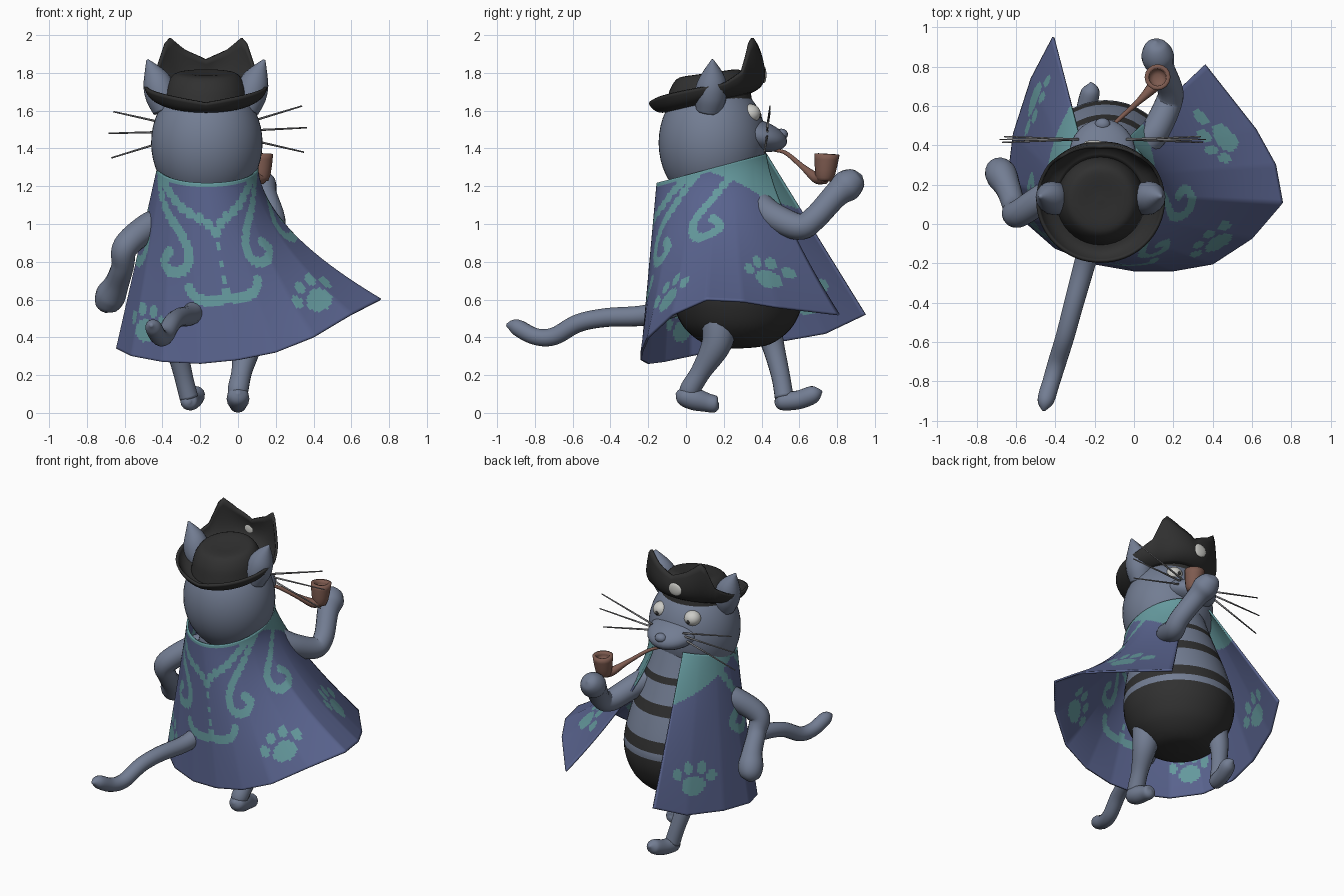
import bpy, bmesh, math
from mathutils import Vector, Euler

if "Cube" in bpy.data.objects:
    bpy.data.objects.remove(bpy.data.objects["Cube"])


def material(name, r, g, b):
    m = bpy.data.materials.new(name)
    m.diffuse_color = (r, g, b, 1)
    m.use_nodes = True
    m.node_tree.nodes["Principled BSDF"].inputs["Base Color"].default_value = m.diffuse_color
    return m


FUR = material("fur grey blue", .17, .205, .29)
BLACK = material("black cloth", .03, .03, .03)
BLUE = material("cape blue", .10, .125, .27)
TEAL = material("cape teal", .13, .32, .34)
BROWN = material("pipe brown", .21, .105, .08)
PALE = material("pale", .6, .6, .57)
GREY = material("whisker grey", .2, .2, .21)


def spline(pts, t):
    """Smooth interpolation through tuples, t from 0 to 1."""
    n = len(pts) - 1
    i = min(int(t * n), n - 1)
    f = t * n - i
    a, b, c, d = pts[max(i - 1, 0)], pts[i], pts[i + 1], pts[min(i + 2, n)]
    return [.5 * (2 * q + (r - p) * f + (2 * p - 5 * q + 4 * r - s) * f * f
                  + (3 * q - p - 3 * r + s) * f ** 3) for p, q, r, s in zip(a, b, c, d)]


def linear(pts, t):
    n = len(pts) - 1
    i = min(int(t * n), n - 1)
    f = t * n - i
    return [p + (q - p) * f for p, q in zip(pts[i], pts[i + 1])]


def table(rows, key):
    """Look up values by first column."""
    for p, q in zip(rows, rows[1:]):
        if key <= q[0]:
            f = (key - p[0]) / (q[0] - p[0])
            return [a + (b - a) * f for a, b in zip(p[1:], q[1:])]
    return rows[-1][1:]


def surface(name, fn, nu, nv, closed, mats, rule=None, thick=0):
    """Grid of faces from fn(u, v); rule(u, v, centre) picks the material."""
    bm = bmesh.new()
    cols = nu if closed else nu + 1
    g = [[bm.verts.new(fn(i / nu, j / nv)) for j in range(nv + 1)] for i in range(cols)]
    for i in range(nu):
        a, b = g[i], g[(i + 1) % cols]
        for j in range(nv):
            f = bm.faces.new((a[j], b[j], b[j + 1], a[j + 1]))
            f.smooth = True
            if rule:
                f.material_index = rule((i + .5) / nu, (j + .5) / nv, f.calc_center_median())
    bmesh.ops.remove_doubles(bm, verts=bm.verts, dist=1e-5)
    bmesh.ops.recalc_face_normals(bm, faces=bm.faces)
    me = bpy.data.meshes.new(name)
    bm.to_mesh(me)
    bm.free()
    for m in mats:
        me.materials.append(m)
    ob = bpy.data.objects.new(name, me)
    bpy.context.collection.objects.link(ob)
    if thick:
        s = ob.modifiers.new("thickness", 'SOLIDIFY')
        s.thickness, s.offset = thick, 0
    return ob


def tube(name, pts, mat, smooth=True, steps=6, sides=16):
    """Round limb through (x, y, z, radius) points with closed ends."""
    n = (len(pts) - 1) * steps
    path = [(spline if smooth else linear)(pts, k / n) for k in range(n + 1)]
    path = [path[0][:3] + [0]] + path + [path[-1][:3] + [0]]
    m = len(path) - 1
    frames = []
    for k in range(m + 1):
        d = Vector(path[min(k + 1, m)][:3]) - Vector(path[max(k - 1, 0)][:3])
        q = d.to_track_quat('Z', 'Y') if not frames else \
            (frames[-1] @ Vector((0, 0, 1))).rotation_difference(d) @ frames[-1]
        frames.append(q)

    def fn(u, v):
        k = round(v * m)
        a, r = u * math.tau, max(path[k][3], 0)
        return Vector(path[k][:3]) + frames[k] @ Vector((r * math.cos(a), r * math.sin(a), 0))
    return surface(name, fn, sides, m, True, [mat])


def ball(name, loc, size, mat, rot=(0, 0, 0), n=32):
    e = Euler(rot).to_matrix()

    def fn(u, v):
        a, b = u * math.tau, v * math.pi
        p = Vector((size[0] * math.sin(b) * math.cos(a), size[1] * math.sin(b) * math.sin(a),
                    size[2] * math.cos(b)))
        return Vector(loc) + e @ p
    return surface(name, fn, n, n // 2, True, [mat])


# Pear-shaped body leaning back, striped above black breeches
BODY = [(0, .34), (.16, .36), (.275, .44), (.335, .55), (.355, .66), (.345, .78),
        (.315, .92), (.275, 1.06), (.235, 1.2), (.2, 1.34)]


def body(u, v):
    r, z = spline(BODY, v)
    a = u * math.tau
    return (-.145 + r * math.cos(a), .275 - .1 * max(0, z - .7) + r * math.sin(a), z)


def stripes(u, v, c):
    return int(c.z < .67 or .72 < c.z < .79 or .95 < c.z < 1.02 or 1.14 < c.z < 1.18)


surface("body", body, 40, 90, True, [FUR, BLACK], stripes)

# Head, muzzle, eyes
ball("head", (-.165, .14, 1.43), (.295, .285, .34), FUR, n=48)
ball("muzzle", (-.16, .35, 1.475), (.17, .19, .085), FUR, (-.25, 0, 0))
ball("nose", (-.16, .505, 1.475), (.04, .035, .03), FUR, n=16)
for side, x in (("right", -.05), ("left", -.29)):
    ball(side + "_eye", (x, .34, 1.585), (.055, .055, .05), PALE, n=24)
    ball(side + "_pupil", (x, .392, 1.575), (.012, .008, .014), BLACK, n=12)
tube("mouth", [(-.24, .44, 1.415, .006), (-.16, .5, 1.40, .006), (-.08, .44, 1.415, .006)], BLACK, sides=8)

# Whiskers and ears, mirrored about the head's centre
for s, name in ((-1, "left"), (1, "right")):
    for k, (dx, z) in enumerate(((.50, 1.61), (.525, 1.495), (.51, 1.365))):
        tube(f"{name}_whisker_{k}", [(-.16 + s * .12, .43, 1.49 + (1 - k) * .02, .007),
             (-.16 + s * dx, .43 + .015 * (1 - k), z + s * .015, .004)], GREY, False, 1, 6)
    ear = tube(name + "_ear", [(-.17 + s * .21, .12, 1.6, .07), (-.17 + s * .235, .13, 1.68, .085),
               (-.17 + s * .265, .14, 1.77, .07), (-.17 + s * .31, .14, 1.87, .006)], FUR)

# Hat: brim with two tall peaks turned up in front, tilted crown, pale badge
RIM = [(0, .27, 1.87), (22, .285, 1.92), (42, .30, 1.995), (56, .315, 1.81), (75, .32, 1.745),
       (100, .32, 1.72), (140, .315, 1.68), (180, .31, 1.64)]


def brim(u, t):
    a = (u - .5) * math.tau
    f = (1 + math.cos(a)) / 2
    r2, z2 = table(RIM, abs(math.degrees(a)))
    r0, z0 = .22, 1.60 + .10 * f
    r1, z1 = .28 + .05 * f, 1.585 + .155 * f
    r = r0 * (1 - t) ** 2 + 2 * t * (1 - t) * r1 + t * t * r2
    z = z0 * (1 - t) ** 2 + 2 * t * (1 - t) * z1 + t * t * z2
    return (-.17 + r * math.sin(a), .12 + r * math.cos(a), z)


CROWN = [(.23, 1.62), (.22, 1.68), (.205, 1.74), (.17, 1.79), (.12, 1.80), (.05, 1.795), (0, 1.795)]


def crown(u, v):
    r, z = spline(CROWN, v)
    a = u * math.tau
    y = r * math.sin(a)
    return (-.17 + r * math.cos(a), .12 + y, z + .14 * y)


surface("hat_brim", brim, 64, 10, True, [BLACK], thick=.016)
surface("hat_crown", crown, 40, 18, True, [BLACK])
ball("hat_badge", (-.205, .412, 1.79), (.05, .014, .045), PALE, n=20)

# Cape: hem points from the left front tip round the back to the right front tip
HEM = [(-.41, .95, .52), (-.52, .74, .42), (-.61, .46, .37), (-.64, .22, .34), (-.56, .02, .30),
       (-.4, -.12, .27), (-.2, -.2, .26), (0, -.235, .28), (.2, -.235, .32), (.4, -.2, .40),
       (.6, -.07, .52), (.755, .11, .60), (.72, .3, .59), (.62, .48, .56), (.36, .81, .52)]
SWIRLS = [
    [(.38, .03), (.2, .15), (0, .28), (0, .62), (.07, .66), (.14, .64), (.17, .59)],
    [(.45, .03), (.32, .18), (.22, .28), (.17, .38), (.18, .47), (.25, .51), (.31, .46), (.28, .4)],
    [(.7, .08), (.57, .24), (.47, .36), (.48, .47), (.55, .51), (.62, .46), (.58, .39)]]
STROKES = [[spline(s, k / 24) for k in range(25)] for s in SWIRLS]
PAWS = [(.38, .85), (.84, .82)]
TOES = [(-.11, -.05), (-.045, -.1), (.04, -.1), (.11, -.05)]


def cape(u, t):
    hx, hy, hz = linear(HEM, u)
    a = math.radians(155) * (2 * u - 1)
    nx, ny = -.16 + .262 * math.sin(a), .15 - .3 * math.cos(a)
    nz = 1.22 + (ny + .14) * .27
    f = t ** (1 + .8 * max(0, hx) / .75)
    return (nx + (hx - nx) * f, ny + (hy - ny) * f, nz + (hz - nz) * t)


def cape_pattern(u, v, c):
    w = abs(2 * u - 1)
    k = .7 + .9 * v
    if v < .025 + .7 * max(0, w - .55):          # collar and front trim
        return 1
    for s in STROKES:                            # swirls
        if any(((w - a) * k) ** 2 + ((v - b) * .9) ** 2 < .028 ** 2 for a, b in s):
            return 1
    for pw, pv in PAWS:                          # paw prints
        x, y = (w - pw) * k, (v - pv) * .9
        if (x / .075) ** 2 + (y / .055) ** 2 < 1 or \
                any(((x - a) / .03) ** 2 + ((y - b) / .035) ** 2 < 1 for a, b in TOES):
            return 1
    return 0


surface("cape", cape, 196, 84, False, [BLUE, TEAL], cape_pattern, thick=.012)

# Arms with rounded paws
tube("right_arm", [(.02, .38, 1.1, .08), (.1, .46, 1.04, .075), (.17, .6, .985, .07), (.185, .68, 1.03, .065),
     (.14, .79, 1.15, .068), (.12, .855, 1.205, .083), (.11, .91, 1.245, .055), (.11, .93, 1.26, .005)], FUR)
tube("left_arm", [(-.38, .18, 1.02, .08), (-.48, .12, .98, .075), (-.595, .05, .88, .07), (-.61, .09, .78, .06),
     (-.64, .18, .69, .065), (-.675, .25, .62, .08), (-.695, .28, .56, .06), (-.7, .29, .53, .005)], FUR)

# Striding legs and feet
tube("right_leg", [(.03, .2, .62, .09), (.04, .18, .48, .095), (.045, .16, .36, .08), (.02, .08, .22, .055),
     (0, .02, .12, .055), (0, .02, .08, .04)], FUR)
tube("right_foot", [(0, -.05, .11, .01), (0, -.02, .095, .05), (0, .04, .075, .06), (0, .11, .055, .05),
     (0, .16, .045, .042), (0, .175, .045, .005)], FUR)
tube("left_leg", [(-.33, .42, .5, .08), (-.325, .46, .36, .06), (-.29, .5, .2, .05), (-.26, .52, .08, .05)], FUR)
tube("left_foot", [(-.26, .47, .06, .01), (-.26, .5, .06, .045), (-.24, .6, .07, .05), (-.22, .68, .1, .045),
     (-.22, .72, .115, .005)], FUR)

# Wavy tail
tube("tail", [(-.19, .02, .6, .06), (-.25, -.2, .52, .055), (-.31, -.42, .505, .05), (-.35, -.57, .475, .048),
     (-.39, -.7, .405, .047), (-.42, -.8, .405, .045), (-.45, -.9, .455, .042), (-.46, -.95, .465, .008)], FUR)

# Pipe: bent stem and hollow bowl
tube("pipe_stem", [(-.14, .47, 1.39, .008), (-.08, .53, 1.375, .011), (.02, .62, 1.3, .016),
     (.09, .69, 1.245, .03), (.12, .73, 1.25, .04)], BROWN, sides=12)
BOWL = [(0, 1.225), (.04, 1.228), (.052, 1.26), (.06, 1.31), (.066, 1.37), (.045, 1.372), (.04, 1.33), (0, 1.32)]


def bowl(u, v):
    r, z = linear(BOWL, v)
    a = u * math.tau
    return (.12 + r * math.cos(a), .74 + r * math.sin(a) + .1 * (z - 1.3), z - .06 * r * math.sin(a))


surface("pipe_bowl", bowl, 16, 14, True, [BROWN])
